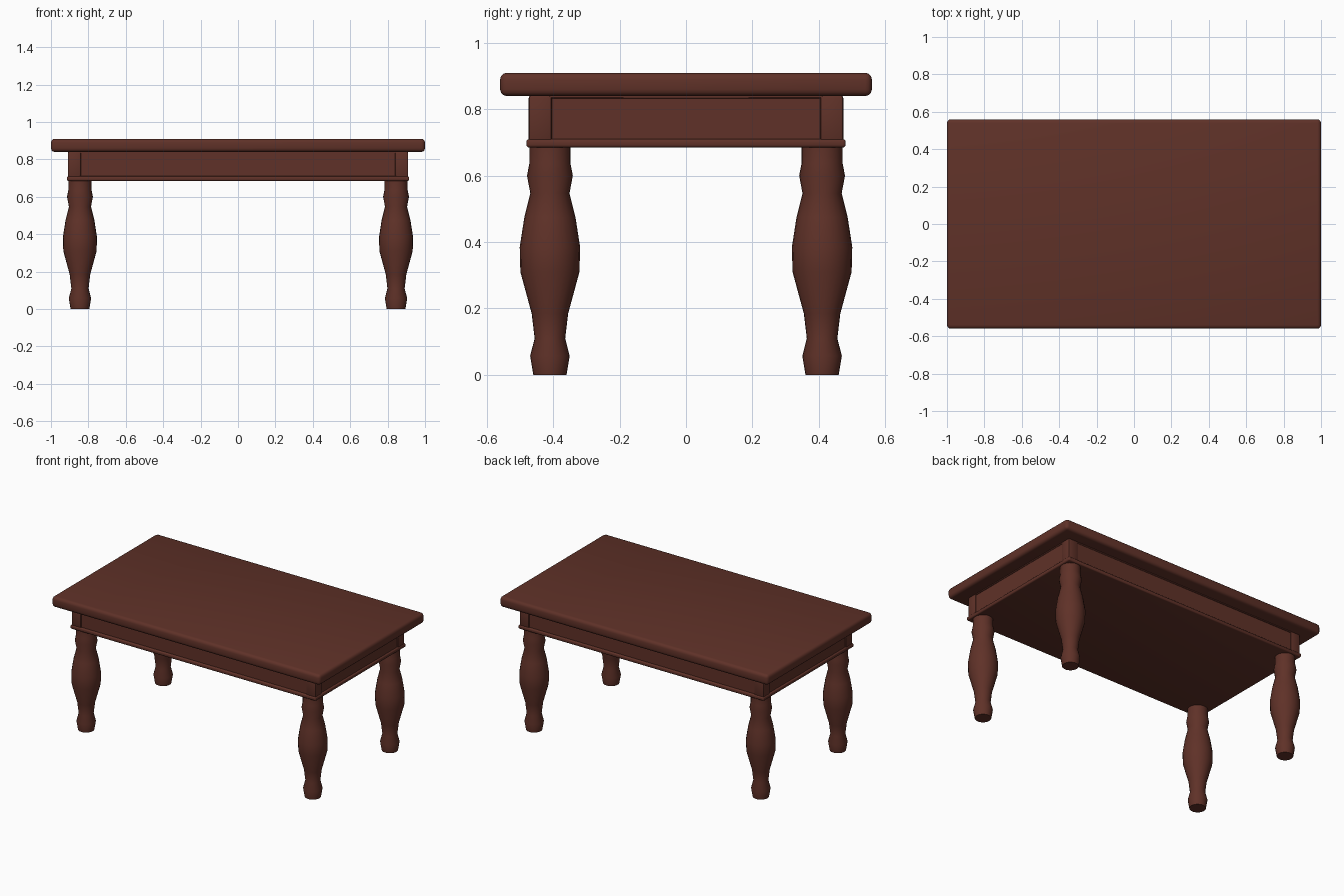
import bpy
import bmesh
import math
from mathutils import Matrix

cube = bpy.data.objects.get("Cube")
if cube:
    bpy.data.objects.remove(cube, do_unlink=True)

# Dark reddish wood
wood = bpy.data.materials.new("dark_wood")
wood.use_nodes = True
colour = (0.115, 0.031, 0.021, 1)
wood.diffuse_color = colour
wood.node_tree.nodes["Principled BSDF"].inputs["Base Color"].default_value = colour


def finish(name, bm, angle):
    bmesh.ops.recalc_face_normals(bm, faces=bm.faces)
    mesh = bpy.data.meshes.new(name)
    bm.to_mesh(mesh)
    bm.free()
    mesh.materials.append(wood)
    obj = bpy.data.objects.new(name, mesh)
    bpy.context.collection.objects.link(obj)
    bpy.ops.object.select_all(action="DESELECT")
    obj.select_set(True)
    bpy.context.view_layer.objects.active = obj
    bpy.ops.object.shade_smooth_by_angle(angle=math.radians(angle))
    return obj


def slab(name, half_x, half_y, low, high, bevel, segments=3, centre=(0, 0)):
    """Box with rounded edges."""
    bm = bmesh.new()
    place = Matrix.Translation((*centre, (low + high) / 2))
    size = Matrix.Diagonal((2 * half_x, 2 * half_y, high - low, 1))
    bmesh.ops.create_cube(bm, size=1, matrix=place @ size)
    bmesh.ops.bevel(bm, geom=bm.edges[:], offset=bevel, segments=segments,
                    profile=0.5, affect="EDGES")
    return finish(name, bm, 40)


def turned_leg(name, x, y, profile, sides=24):
    """Closed lathe shape from (radius, height) pairs."""
    bm = bmesh.new()
    rings = []
    for radius, z in profile:
        angles = [math.tau * i / sides for i in range(sides)]
        rings.append([bm.verts.new((x + radius * math.cos(a), y + radius * math.sin(a), z))
                      for a in angles])
    for lower, upper in zip(rings, rings[1:]):
        for i in range(sides):
            j = (i + 1) % sides
            bm.faces.new((lower[i], lower[j], upper[j], upper[i]))
    bm.faces.new(rings[0])
    bm.faces.new(rings[-1])
    return finish(name, bm, 50)


# Top board, closed frame and the moulding around its lower edge
slab("table_top", 1, 0.56, 0.84, 0.91, 0.02)
slab("apron", 0.903, 0.467, 0.69, 0.842, 0.003, 1)
slab("lower_moulding", 0.915, 0.481, 0.685, 0.71, 0.008)
slab("upper_moulding", 0.907, 0.471, 0.833, 0.843, 0.002, 1)

# Turned legs with small corner posts above them
leg_profile = [(0.05, 0), (0.0595, 0.057), (0.046, 0.11), (0.055, 0.185),
               (0.089, 0.31), (0.091, 0.385), (0.077, 0.475), (0.059, 0.547),
               (0.069, 0.6), (0.062, 0.637), (0.062, 0.69)]
for sx, side in ((1, "left"), (-1, "right")):
    for sy, end in ((-1, "front"), (1, "back")):
        turned_leg(f"{end}_{side}_leg", sx * 0.845, sy * 0.41, leg_profile)
        slab(f"{end}_{side}_corner_post", 0.035, 0.035, 0.7, 0.842, 0.008, 2,
             (sx * 0.875, sy * 0.439))
